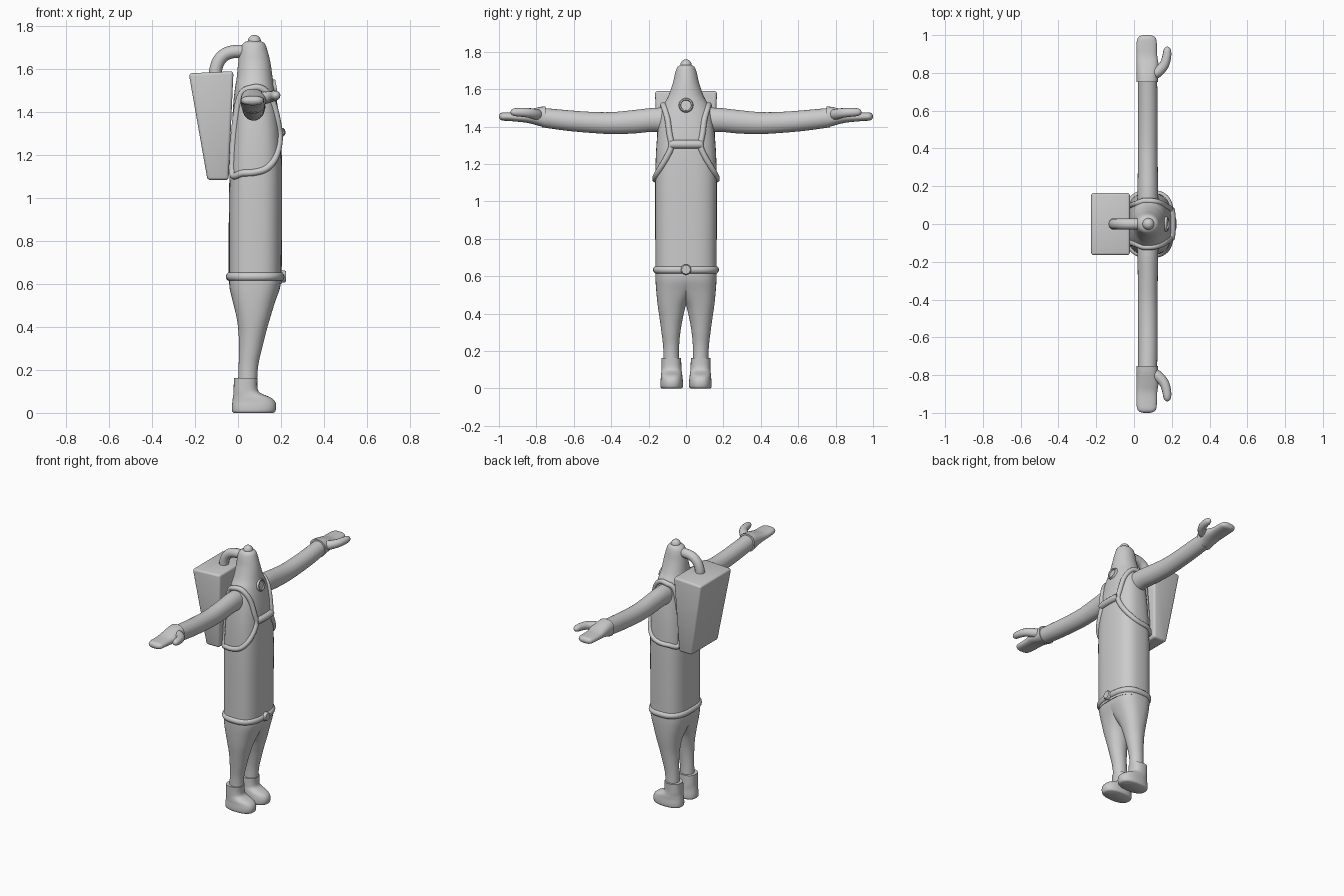
import bpy, bmesh, math
from mathutils import Vector


def finish(bm, name, angle=40):
    bmesh.ops.recalc_face_normals(bm, faces=bm.faces)
    me = bpy.data.meshes.new(name)
    bm.to_mesh(me)
    bm.free()
    me.polygons.foreach_set("use_smooth", [True] * len(me.polygons))
    me.set_sharp_from_angle(angle=math.radians(angle))
    ob = bpy.data.objects.new(name, me)
    bpy.context.collection.objects.link(ob)
    return ob


def loft(name, rings, angle=40):
    bm = bmesh.new()
    vs = [[bm.verts.new(p) for p in r] for r in rings]
    n = len(vs[0])
    for a, b in zip(vs, vs[1:]):
        for i in range(n):
            bm.faces.new((a[i], a[(i + 1) % n], b[(i + 1) % n], b[i]))
    bm.faces.new(vs[0])
    bm.faces.new(vs[-1])
    return finish(bm, name, angle)


def spline(pts, steps=8, closed=False):
    # Catmull-Rom samples through tuples of any length
    n, out = len(pts), []
    get = (lambda i: pts[i % n]) if closed else (lambda i: pts[max(0, min(n - 1, i))])
    for i in range(n if closed else n - 1):
        a, b, c, d = (get(i + k) for k in (-1, 0, 1, 2))
        for s in range(steps):
            t = s / steps
            out.append(tuple(0.5 * (2 * q + (r - p) * t + (2 * p - 5 * q + 4 * r - w) * t * t
                       + (3 * q - p - 3 * r + w) * t ** 3) for p, q, r, w in zip(a, b, c, d)))
    if not closed:
        out.append(tuple(pts[-1]))
    return out


def oval(c0, c1, r0, r1, power=2.0, n=40):
    pts = []
    for i in range(n):
        t = 2 * math.pi * i / n
        c, s = math.cos(t), math.sin(t)
        pts.append((c0 + r0 * math.copysign(abs(c) ** (2 / power), c),
                    c1 + r1 * math.copysign(abs(s) ** (2 / power), s)))
    return pts


def flat_ring(x0, x1, y0, y1, z, power=2.0):
    return [(x, y, z) for x, y in oval((x0 + x1) / 2, (y0 + y1) / 2, (x1 - x0) / 2, (y1 - y0) / 2, power)]


def cross_ring(x0, x1, z0, z1, y, power=2.0):
    return [(x, y, z) for x, z in oval((x0 + x1) / 2, (z0 + z1) / 2, (x1 - x0) / 2, (z1 - z0) / 2, power)]


def tube(name, pts, radius, closed=False):
    cu = bpy.data.curves.new(name, "CURVE")
    cu.dimensions = "3D"
    cu.bevel_depth = 1.0
    cu.bevel_resolution = 4
    cu.use_fill_caps = True
    sp = cu.splines.new("POLY")
    sp.points.add(len(pts) - 1)
    sp.use_cyclic_u = closed
    sp.use_smooth = True
    for i, (p, v) in enumerate(zip(sp.points, pts)):
        p.co = (*v[:3], 1)
        p.radius = v[3] if len(v) > 3 else radius
    ob = bpy.data.objects.new(name, cu)
    bpy.context.collection.objects.link(ob)
    return ob


# Torso and hood: z, back x, front x, half width, squareness
BODY = [(0.60, -0.043, 0.203, 0.163, 2.8), (0.9, -0.043, 0.205, 0.165, 2.8),
        (1.1, -0.04, 0.205, 0.165, 2.8), (1.25, -0.034, 0.202, 0.161, 2.7),
        (1.36, -0.027, 0.194, 0.153, 2.6), (1.45, -0.021, 0.181, 0.142, 2.4),
        (1.51, -0.014, 0.170, 0.124, 2.2), (1.56, -0.006, 0.161, 0.096, 2.1),
        (1.63, 0.001, 0.151, 0.071, 2.0), (1.69, 0.010, 0.136, 0.057, 2.0),
        (1.72, 0.025, 0.123, 0.044, 2.0), (1.735, 0.055, 0.095, 0.018, 2.0)]
profile = spline(BODY, 5)
loft("torso_and_hood", [flat_ring(b, f, -h, h, z, p) for z, b, f, h, p in profile])


def on_body(x, y, z):
    # push a point radially on to the torso surface
    for lo, hi in zip(profile, profile[1:]):
        if lo[0] <= z <= hi[0]:
            t = (z - lo[0]) / (hi[0] - lo[0])
            _, b, f, h, p = [u + (v - u) * t for u, v in zip(lo, hi)]
            c, r = (b + f) / 2, (f - b) / 2
            k = (abs((x - c) / r) ** p + abs(y / h) ** p) ** (-1 / p)
            return (c + (x - c) * k, y * k, z)


def ball(name, loc, r, sz=1):
    bm = bmesh.new()
    bmesh.ops.create_uvsphere(bm, u_segments=24, v_segments=14, radius=r)
    ob = finish(bm, name)
    ob.location = loc
    ob.scale.z = sz
    return ob


def disc(name, loc, prof, tilt):
    # turned disc facing +x
    ob = loft(name, [[(d, u, v) for u, v in oval(0, 0, r, r)] for d, r in prof], 50)
    ob.location = loc
    ob.rotation_euler.y = tilt
    return ob


# Hood knob, mouth port, belt and buckle
ball("hood_knob", (0.076, 0, 1.728), 0.031)
disc("mouth_port", (0.163, 0, 1.512), [(-0.02, 0.039), (0.011, 0.039), (0.017, 0.035),
     (0.017, 0.029), (0.009, 0.027), (0.009, 0.001)], math.radians(-10))
tube("belt", flat_ring(-0.036, 0.196, -0.156, 0.156, 0.634, 2.7), 0.021, True)
disc("belt_buckle", (0.2, 0, 0.635), [(-0.01, 0.028), (0.018, 0.028), (0.024, 0.023), (0.024, 0.001)], 0)

# Harness loops round each arm, joined by a chest band
LOOP = [(-0.04, 0.12, 1.115), (0.02, 0.165, 1.116), (0.08, 0.165, 1.12), (0.13, 0.155, 1.137),
        (0.17, 0.135, 1.18), (0.19, 0.105, 1.235), (0.2, 0.083, 1.295), (0.19, 0.09, 1.35),
        (0.175, 0.113, 1.44), (0.12, 0.125, 1.505), (0.06, 0.13, 1.51), (0, 0.12, 1.47), (-0.03, 0.11, 1.3)]
for s, side in ((1, "left"), (-1, "right")):
    tube(side + "_harness_loop", [on_body(x, s * y, z) for x, y, z in spline(LOOP, 6, True)], 0.016, True)
tube("chest_band", [on_body(0.2, -0.085 + 0.17 * i / 12, 1.305) for i in range(13)], 0.023)

# Limb sections (left side, mirrored for the right)
ARM = [(0.06, 0.015, 0.13, 1.36, 1.50), (0.17, 0.018, 0.128, 1.372, 1.500), (0.28, 0.02, 0.126, 1.363, 1.488),
       (0.4, 0.02, 0.125, 1.36, 1.477), (0.52, 0.021, 0.125, 1.367, 1.479),
       (0.64, 0.022, 0.125, 1.378, 1.488), (0.77, 0.022, 0.122, 1.396, 1.5)]
GLOVE = [(0.752, 0.012, 0.127, 1.393, 1.508), (0.79, 0.013, 0.127, 1.405, 1.503),
         (0.84, 0.013, 0.13, 1.418, 1.490), (0.89, 0.013, 0.123, 1.425, 1.478), (0.95, 0.013, 0.121, 1.430, 1.476),
         (0.98, 0.018, 0.117, 1.432, 1.475), (0.994, 0.030, 0.104, 1.438, 1.469), (1.0, 0.05, 0.085, 1.449, 1.458)]
THUMB = [(0.085, 0.785, 1.46, 0.03), (0.125, 0.805, 1.466, 0.029), (0.158, 0.84, 1.473, 0.026),
         (0.172, 0.88, 1.476, 0.024), (0.176, 0.915, 1.477, 0.021), (0.176, 0.932, 1.477, 0.014),
         (0.176, 0.939, 1.477, 0.003)]
LEG = [(0.13, -0.0, 0.088, 0.036, 0.12), (0.22, 0.003, 0.094, 0.037, 0.122), (0.3, 0.005, 0.112, 0.03, 0.131),
       (0.38, 0.002, 0.132, 0.016, 0.142), (0.45, -0.008, 0.152, -0.003, 0.152),
       (0.52, -0.025, 0.174, -0.05, 0.159), (0.58, -0.039, 0.195, -0.11, 0.163), (0.63, -0.042, 0.202, -0.15, 0.164)]
BOOT = [(0.0, -0.02, 0.165, 0.024, 0.129), (0.008, -0.027, 0.174, 0.017, 0.136), (0.03, -0.028, 0.178, 0.016, 0.137),
        (0.052, -0.026, 0.173, 0.018, 0.135), (0.07, -0.024, 0.155, 0.02, 0.134), (0.085, -0.022, 0.12, 0.022, 0.132),
        (0.1, -0.021, 0.096, 0.024, 0.131), (0.125, -0.02, 0.09, 0.025, 0.131), (0.162, -0.019, 0.091, 0.026, 0.132)]
for s, side in ((1, "left"), (-1, "right")):
    loft(side + "_arm", [cross_ring(a, b, c, d, s * y) for y, a, b, c, d in spline(ARM, 4)])
    loft(side + "_glove", [cross_ring(a, b, c, d, s * y, 2.4) for y, a, b, c, d in spline(GLOVE, 4)])
    tube(side + "_thumb", [(x, s * y, z, r) for x, y, z, r in spline(THUMB, 4)], 0.025)
    loft(side + "_trouser_leg", [flat_ring(a, b, *sorted((s * c, s * d)), z, 2.0 + max(0, z - 0.35) * 2.7)
                                 for z, a, b, c, d in spline(LEG, 5)])
    loft(side + "_boot", [flat_ring(a, b, *sorted((s * c, s * d)), z, 2.4) for z, a, b, c, d in spline(BOOT, 3)])

# Tapered backpack and its air hose
bm = bmesh.new()
bmesh.ops.create_cube(bm, size=2)
for v in bm.verts:
    top, front = v.co.z > 0, v.co.x > 0
    x = (-0.021 if front else -0.229) if top else (-0.044 if front else -0.142)
    v.co = (x, v.co.y * (0.166 if top else 0.142), (1.59 if front else 1.58) if top else 1.083)
bmesh.ops.bevel(bm, geom=bm.edges[:], offset=0.014, segments=3, profile=0.5, affect="EDGES")
finish(bm, "backpack", 50)
tube("air_hose", spline([(-0.105, 0, 1.56), (-0.103, 0, 1.6), (-0.088, 0, 1.64), (-0.06, 0, 1.668),
                         (-0.02, 0, 1.681), (0.04, 0, 1.683)], 6), 0.03)
